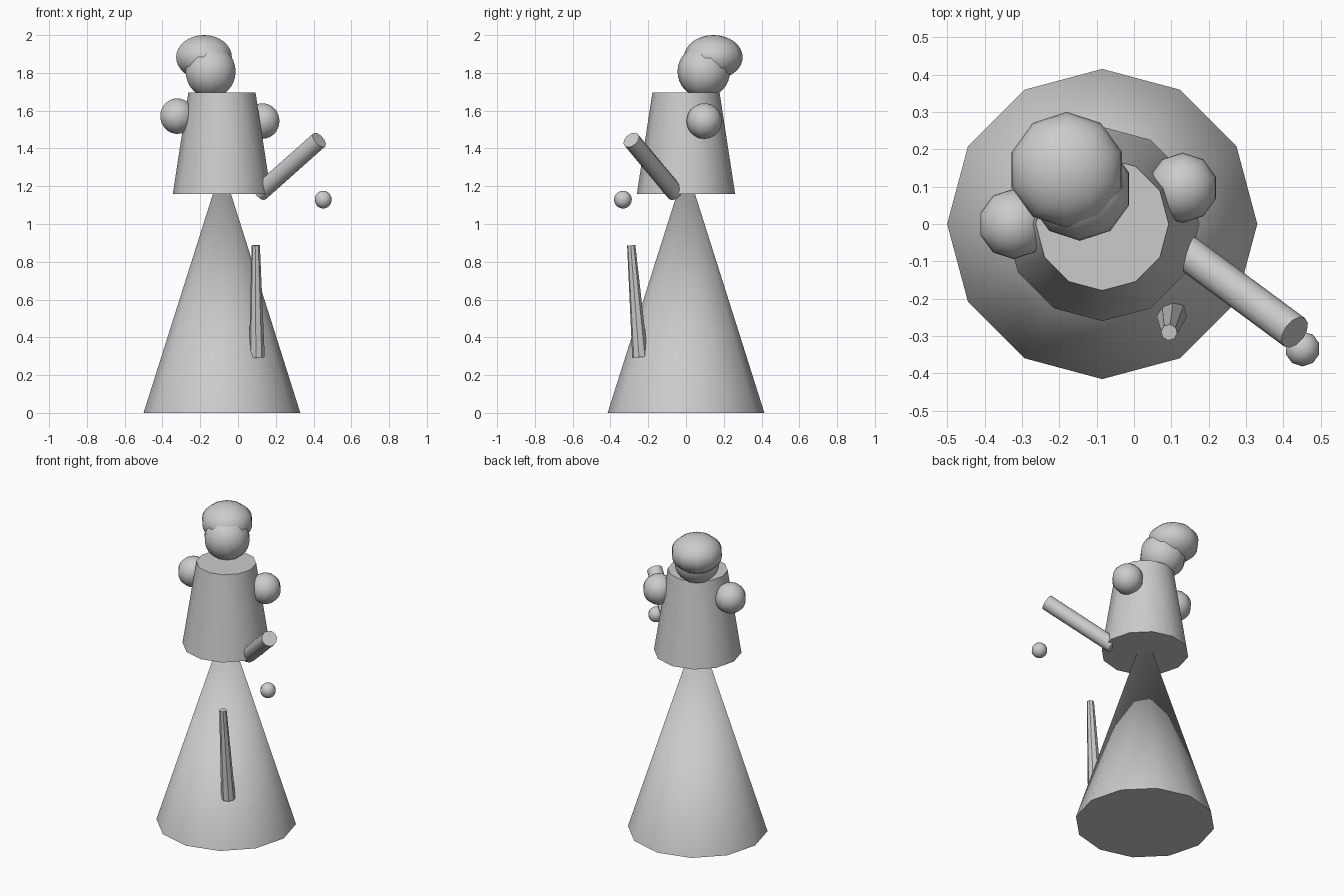
import bpy
from math import radians
from mathutils import Vector

if "Cube" in bpy.data.objects:
    bpy.data.objects.remove(bpy.data.objects["Cube"])


def finish(obj, name):
    obj.name = name
    bpy.ops.object.shade_smooth_by_angle(angle=radians(40))
    return obj


def limb(name, start, end, r1, r2, sides):
    # tapered solid running between two points
    a, b = Vector(start), Vector(end)
    d = b - a
    bpy.ops.mesh.primitive_cone_add(vertices=sides, radius1=r1, radius2=r2, depth=d.length,
                                    location=(a + b) / 2,
                                    rotation=d.to_track_quat('Z', 'Y').to_euler())
    return finish(bpy.context.object, name)


def ball(name, loc, r, height=1.0):
    bpy.ops.mesh.primitive_uv_sphere_add(segments=10, ring_count=16, radius=r, location=loc)
    obj = bpy.context.object
    # start the ring of sides on the x axis
    for v in obj.data.vertices:
        v.co.z *= height
    return finish(obj, name)


def upright(name, x, z0, z1, r1, r2):
    # 12-sided vertical cone with vertices on the axes
    bpy.ops.mesh.primitive_cone_add(vertices=12, radius1=r1, radius2=r2, depth=z1 - z0,
                                    location=(x, 0, (z0 + z1) / 2))
    return finish(bpy.context.object, name)


# body
upright("skirt", -0.085, 0, 1.31, 0.415, 0)
upright("bodice", -0.085, 1.16, 1.695, 0.26, 0.178)

# head and hair
ball("head", (-0.145, 0.094, 1.807), 0.139)
ball("hair", (-0.18, 0.145, 1.883), 0.155, 0.755)

# puffed shoulders
ball("shoulder_left", (-0.322, 0, 1.571), 0.094)
ball("shoulder_right", (0.13, 0.097, 1.545), 0.094)

# raised forearm and hand
limb("forearm", (0.115, -0.057, 1.165), (0.43, -0.29, 1.445), 0.047, 0.047, 12)
ball("hand", (0.451, -0.334, 1.129), 0.047)

# tapered fold on the front of the skirt
limb("skirt_fold", (0.1, -0.243, 0.295), (0.094, -0.29, 0.887), 0.042, 0.022, 8)
